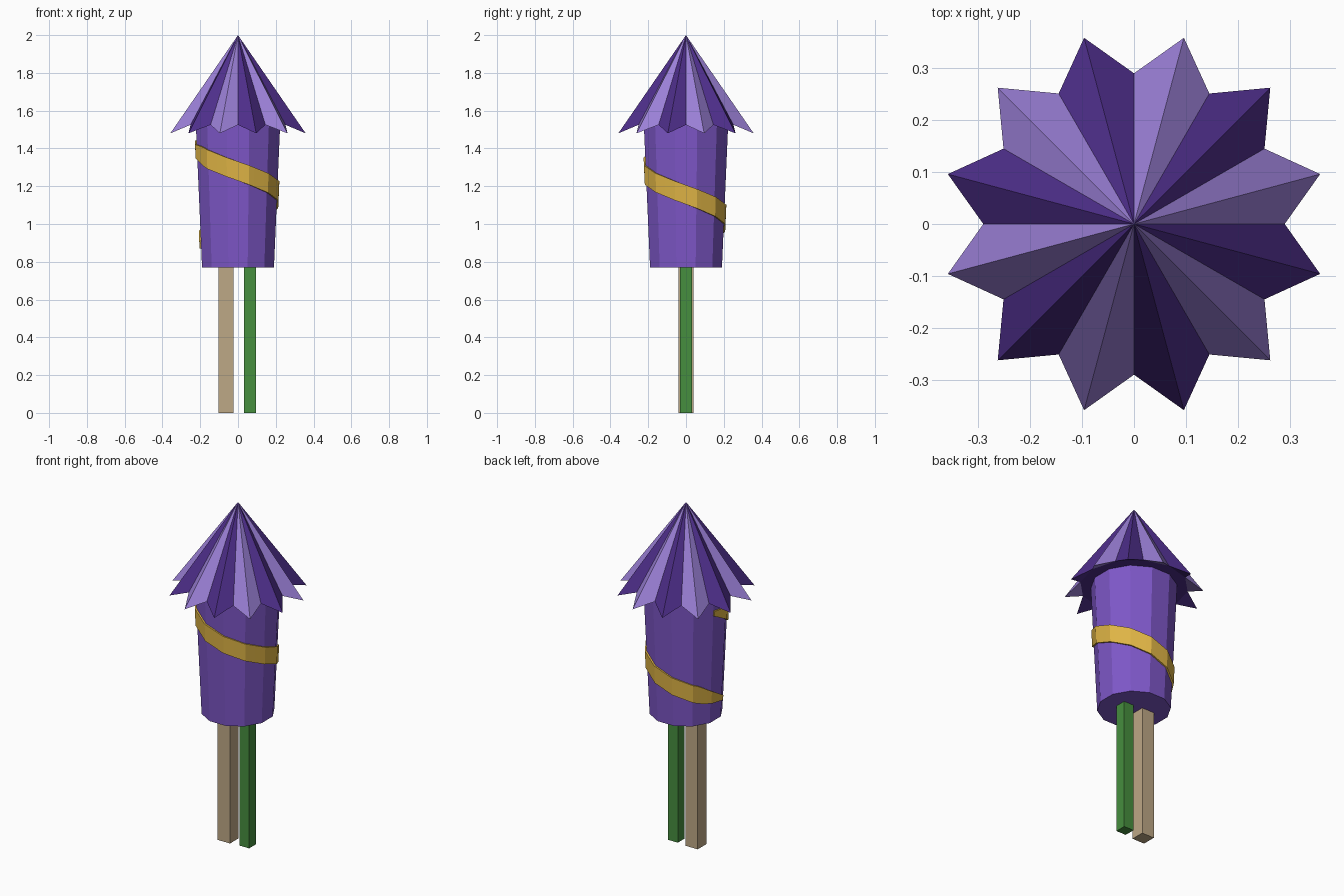
import bpy
import bmesh
from math import sin, cos, radians, pi

cube = bpy.data.objects.get("Cube")
if cube:
    bpy.data.objects.remove(cube, do_unlink=True)


def material(name, *rgb):
    """Flat material from 0-255 display values."""
    color = [((c / 255 + 0.055) / 1.055) ** 2.4 for c in rgb] + [1]
    mat = bpy.data.materials.new(name)
    mat.use_nodes = True
    mat.diffuse_color = color
    mat.node_tree.nodes["Principled BSDF"].inputs["Base Color"].default_value = color
    return mat


body_purple = material("body purple", 126, 87, 200)
light_purple = material("light purple", 155, 128, 215)
dark_purple = material("dark purple", 78, 46, 138)
gold = material("gold", 225, 182, 70)
tan = material("tan wood", 190, 168, 134)
green = material("green", 70, 142, 62)


def finish(bm, name, *mats):
    bmesh.ops.recalc_face_normals(bm, faces=bm.faces)
    mesh = bpy.data.meshes.new(name)
    bm.to_mesh(mesh)
    bm.free()
    for mat in mats:
        mesh.materials.append(mat)
    obj = bpy.data.objects.new(name, mesh)
    bpy.context.collection.objects.link(obj)
    return obj


def polar(radius, degrees, z):
    a = radians(degrees)
    return (radius * cos(a), radius * sin(a), z)


SIDES = 12
STEP = 360 / SIDES
BOTTOM, TOP = 0.77, 1.525
R_BOTTOM, R_TOP = 0.197, 0.231


# Tapered twelve-sided body
bm = bmesh.new()
rings = [[bm.verts.new(polar(r, STEP * (i + 0.5), z)) for i in range(SIDES)]
         for r, z in ((R_BOTTOM, BOTTOM), (R_TOP, TOP))]
for ring in rings:
    bm.faces.new(ring)
for i in range(SIDES):
    j = (i + 1) % SIDES
    bm.faces.new((rings[0][i], rings[0][j], rings[1][j], rings[1][i]))
finish(bm, "body", body_purple)

# Star-shaped pleated cap, each point in one of two alternating colours
bm = bmesh.new()
apex = bm.verts.new((0, 0, 2))
valleys = [bm.verts.new(polar(0.29, STEP * i, 1.525)) for i in range(SIDES)]
tips = [bm.verts.new(polar(0.371, STEP * (i + 0.5), 1.48)) for i in range(SIDES)]
for i in range(SIDES):
    a, tip, b = valleys[i], tips[i], valleys[(i + 1) % SIDES]
    for corners in ((apex, a, tip), (apex, tip, b), (a, b, tip)):
        bm.faces.new(corners).material_index = i % 2
bm.faces.new(valleys).material_index = 1
finish(bm, "cap", light_purple, dark_purple)


# Spiral band hugging the flat sides of the body, narrowing at both ends
def body_radius(degrees, z):
    r = R_BOTTOM + (R_TOP - R_BOTTOM) * (z - BOTTOM) / (TOP - BOTTOM)
    off = (degrees + STEP / 2) % STEP - STEP / 2
    return r * cos(pi / SIDES) / cos(radians(off))


START, END, INC = 165, 555, 7.5
bm = bmesh.new()
sections = []
for k in range(int((END - START) / INC) + 1):
    angle = START + k * INC
    mid = 1.28 - 0.125 * (angle - 270) / 90
    half = 0.015 + 0.036 * min(1, (angle - START) / 50, (END - angle) / 50)
    section = []
    for dz, offset in ((-half, -0.01), (-half, 0.009), (half, 0.009), (half, -0.01)):
        z = mid + dz
        section.append(bm.verts.new(polar(body_radius(angle, z) + offset, angle, z)))
    sections.append(section)
for s, t in zip(sections, sections[1:]):
    for i in range(4):
        j = (i + 1) % 4
        bm.faces.new((s[i], s[j], t[j], t[i]))
bm.faces.new(sections[0])
bm.faces.new(sections[-1])
finish(bm, "spiral_band", gold)


# Square sticks below the body
def stick(name, x, width, mat):
    bm = bmesh.new()
    bmesh.ops.create_cube(bm, size=1)
    height = BOTTOM + 0.02
    bmesh.ops.scale(bm, vec=(width, width, height), verts=bm.verts)
    bmesh.ops.translate(bm, vec=(x, 0, height / 2), verts=bm.verts)
    finish(bm, name, mat)


stick("wooden_stick", -0.064, 0.08, tan)
stick("fuse_stick", 0.063, 0.064, green)
